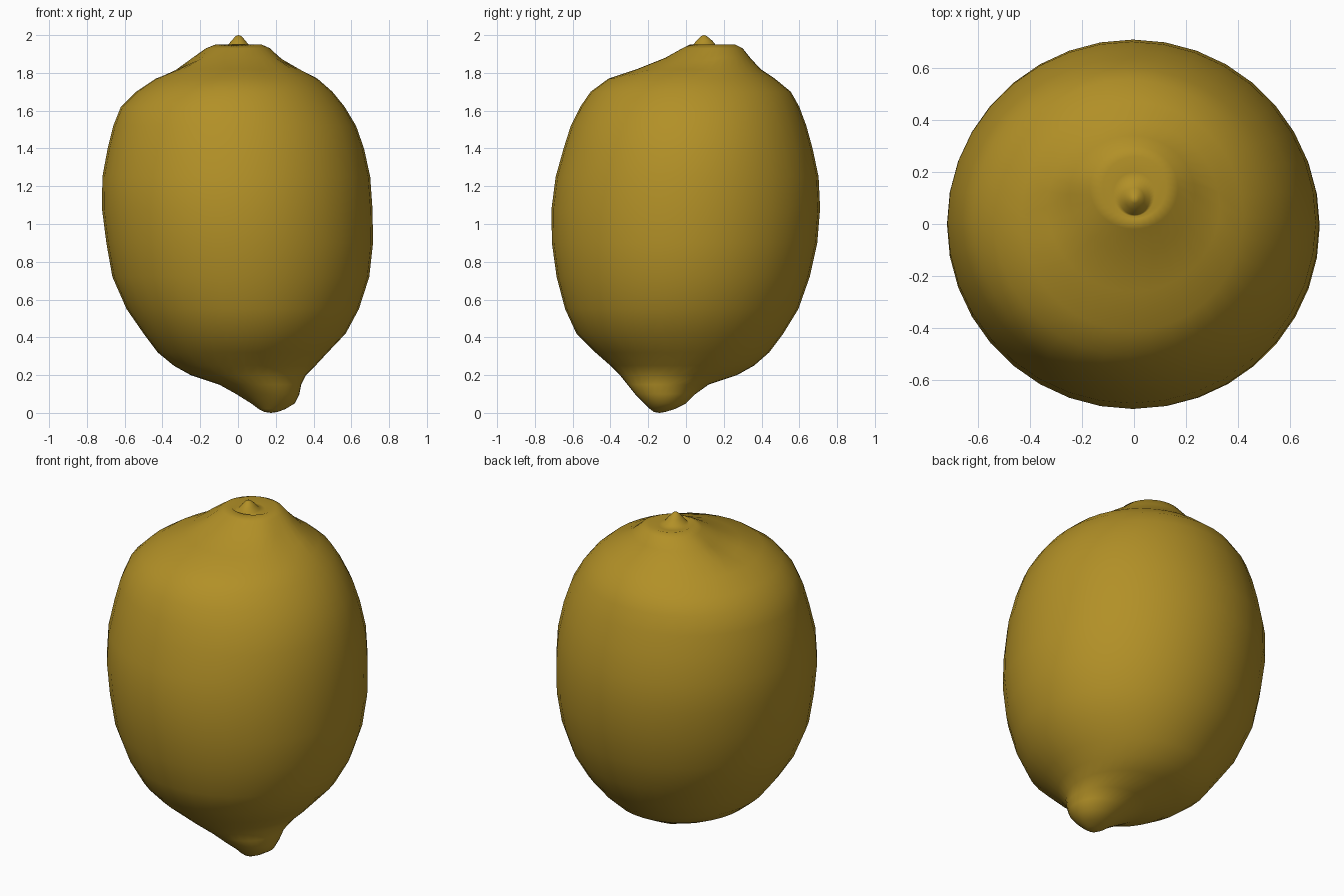
import bpy, bmesh, math
from mathutils import Vector

SIDES = 36

skin = bpy.data.materials.new("lemon yellow")
skin.diffuse_color = (0.445, 0.279, 0.020, 1)

# Cross-sections of the fruit: height, x min, x max, y min, y max
RINGS = [
    (0.005, 0.14, 0.21, -0.17, -0.11),   # blossom-end nub
    (0.02, 0.11, 0.25, -0.19, -0.06),
    (0.05, 0.07, 0.30, -0.22, 0.00),
    (0.10, -0.01, 0.325, -0.27, 0.05),
    (0.15, -0.10, 0.335, -0.31, 0.12),
    (0.20, -0.25, 0.36, -0.35, 0.27),    # shoulder
    (0.25, -0.34, 0.41, -0.40, 0.36),
    (0.32, -0.425, 0.475, -0.48, 0.44),
    (0.42, -0.50, 0.57, -0.58, 0.515),
    (0.55, -0.59, 0.64, -0.64, 0.595),   # body
    (0.72, -0.665, 0.695, -0.685, 0.655),
    (0.90, -0.697, 0.715, -0.71, 0.695),
    (1.08, -0.72, 0.712, -0.712, 0.71),
    (1.25, -0.718, 0.70, -0.69, 0.702),
    (1.40, -0.69, 0.667, -0.648, 0.67),
    (1.52, -0.66, 0.625, -0.61, 0.637),
    (1.62, -0.62, 0.565, -0.56, 0.60),
    (1.70, -0.54, 0.50, -0.505, 0.555),
    (1.77, -0.435, 0.42, -0.41, 0.47),
    (1.82, -0.335, 0.33, -0.26, 0.395),  # stem crown
    (1.88, -0.25, 0.235, -0.11, 0.34),
    (1.93, -0.17, 0.17, -0.02, 0.30),
    (1.95, -0.12, 0.125, 0.02, 0.26),
]

# Soft dents around the crown: centre, radius, depth
DENTS = [
    (Vector((-0.27, 0.05, 1.86)), 0.14, 0.025),
    (Vector((0.25, 0.08, 1.86)), 0.12, 0.02),
    (Vector((0.12, -0.17, 1.82)), 0.10, 0.012),
]


def loft(name, rings, bottom, top, dents=()):
    """Skin elliptical rings, closing each end to a point if one is given."""
    bm = bmesh.new()
    loops = []
    for z, x0, x1, y0, y1 in rings:
        loop = []
        for i in range(SIDES):
            a = 2 * math.pi * i / SIDES
            p = Vector(((x0 + x1) / 2 + (x1 - x0) / 2 * math.cos(a),
                        (y0 + y1) / 2 + (y1 - y0) / 2 * math.sin(a), z))
            for c, r, depth in dents:
                p.z -= depth * max(0, 1 - ((p - c).length / r) ** 2) ** 2
            loop.append(bm.verts.new(p))
        loops.append(loop)
    for a, b in zip(loops, loops[1:]):
        for i in range(SIDES):
            j = (i + 1) % SIDES
            bm.faces.new((a[i], a[j], b[j], b[i]))
    for point, loop in ((bottom, loops[0]), (top, loops[-1])):
        v = bm.verts.new(point)
        for i in range(SIDES):
            bm.faces.new((loop[i], loop[(i + 1) % SIDES], v))
    bmesh.ops.recalc_face_normals(bm, faces=bm.faces)
    for f in bm.faces:
        f.smooth = True
    mesh = bpy.data.meshes.new(name)
    bm.to_mesh(mesh)
    bm.free()
    mesh.materials.append(skin)
    obj = bpy.data.objects.new(name, mesh)
    bpy.context.collection.objects.link(obj)
    return obj


# Whole fruit, ending in a shallow dip with the small stem tip inside it
dip_and_tip = [
    (1.935, -0.08, 0.08, 0.03, 0.20),
    (1.945, -0.055, 0.06, 0.035, 0.16),
    (1.97, -0.035, 0.04, 0.055, 0.14),
    (1.995, -0.012, 0.018, 0.08, 0.11),
]
loft("lemon_fruit", RINGS + dip_and_tip, (0.175, -0.14, 0), (0.003, 0.095, 2.0), DENTS)
